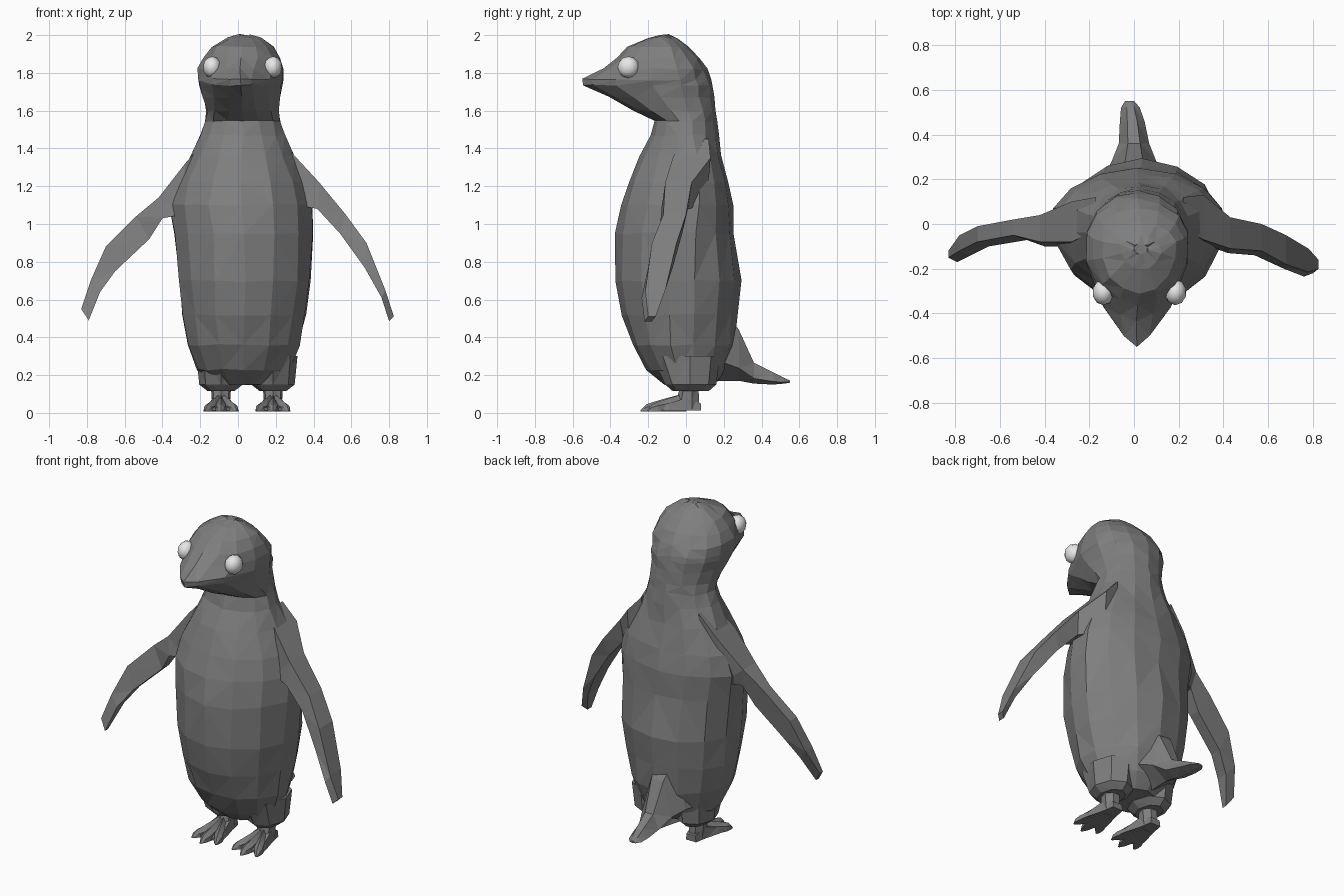
import bpy, bmesh, math, random
from mathutils import Vector

random.seed(4)


def material(name, value):
    m = bpy.data.materials.new(name)
    m.diffuse_color = (value, value, value, 1)
    return m


GREY = material("feather grey", 0.21)
WHITE = material("eye white", 0.8)


def loft(name, rings, jitter=0.0):
    """Join rings of points into a closed, faceted, triangulated skin."""
    bm = bmesh.new()
    rows = []
    for ring in rings:
        rows.append([bm.verts.new(Vector(p) + Vector([random.uniform(-jitter, jitter) for _ in range(3)]))
                     for p in ring])
    n = len(rows[0])
    for a, b in zip(rows, rows[1:]):
        for i in range(n):
            j = (i + 1) % n
            bm.faces.new((a[i], a[j], b[j], b[i]))
    bm.faces.new(rows[0][::-1])
    bm.faces.new(rows[-1])
    bmesh.ops.triangulate(bm, faces=bm.faces[:])
    bmesh.ops.recalc_face_normals(bm, faces=bm.faces[:])
    me = bpy.data.meshes.new(name)
    bm.to_mesh(me)
    bm.free()
    me.materials.append(GREY)
    ob = bpy.data.objects.new(name, me)
    bpy.context.collection.objects.link(ob)
    return ob


def body_ring(z, cx, hw, front, mid, back, point=1.0, sides=14, turn=0.0):
    """Horizontal section: rounded back, front sharpened by the point power."""
    pts = []
    for i in range(sides):
        a = 2 * math.pi * (i + turn) / sides - math.pi / 2
        c, s = math.cos(a), math.sin(a)
        k = point if s < 0 else 1.0
        x = cx + hw * math.copysign(abs(c) ** k, c)
        y = mid + (back - mid) * s if s > 0 else mid + (mid - front) * s
        pts.append((x, y, z))
    return pts


# Torso, neck and head with the beak drawn out of the front
sections = [
    (0.15, 0.03, 0.16, -0.11, 0.02, 0.15, 1),
    (0.23, 0.03, 0.25, -0.21, 0.0, 0.21, 1),
    (0.36, 0.03, 0.30, -0.285, -0.02, 0.26, 1),
    (0.52, 0.03, 0.335, -0.34, -0.02, 0.27, 1),
    (0.70, 0.035, 0.355, -0.375, -0.02, 0.29, 1),
    (0.95, 0.03, 0.375, -0.375, 0.0, 0.255, 1),
    (1.10, 0.015, 0.385, -0.345, 0.02, 0.25, 1),
    (1.22, 0.015, 0.35, -0.305, 0.03, 0.225, 1),
    (1.36, 0.02, 0.28, -0.245, 0.02, 0.19, 1),
    (1.47, 0.025, 0.225, -0.185, 0.0, 0.17, 1),
    (1.545, 0.025, 0.20, -0.17, 0.0, 0.162, 1),
    (1.60, 0.025, 0.195, -0.28, -0.03, 0.158, 1.15),
    (1.67, 0.02, 0.21, -0.41, -0.06, 0.152, 1.4),
    (1.735, 0.015, 0.225, -0.545, -0.07, 0.142, 1.7),
    (1.765, 0.015, 0.232, -0.55, -0.08, 0.135, 1.7),
    (1.82, 0.015, 0.235, -0.44, -0.09, 0.11, 1.4),
    (1.88, 0.02, 0.21, -0.365, -0.10, 0.07, 1.1),
    (1.94, 0.025, 0.165, -0.31, -0.11, 0.015, 1),
    (1.985, 0.03, 0.09, -0.20, -0.11, -0.05, 1),
    (2.0, 0.03, 0.035, -0.14, -0.11, -0.09, 1),
]
loft("body", [body_ring(*s) for s in sections], 0.005)


# Wings: flat blades, each station has a front, outer, rear and inner point
def wing(name, stations):
    loft(name, [[(xi, yf, zi), (xo, yf + 0.02, zo), (xo, yb, zo), (xi, yb - 0.02, zi)]
                for xo, zo, xi, zi, yf, yb in stations])


wing("right_wing", [
    (0.22, 1.45, 0.22, 1.15, -0.04, 0.12),
    (0.31, 1.35, 0.31, 1.10, -0.09, 0.13),
    (0.43, 1.22, 0.42, 1.08, -0.13, 0.03),
    (0.57, 1.05, 0.54, 0.95, -0.14, 0.0),
    (0.68, 0.90, 0.67, 0.77, -0.20, -0.05),
    (0.78, 0.65, 0.76, 0.61, -0.235, -0.11),
    (0.825, 0.51, 0.80, 0.485, -0.22, -0.16),
])
wing("left_wing", [
    (-0.17, 1.45, -0.18, 1.12, -0.05, 0.12),
    (-0.28, 1.32, -0.30, 1.05, -0.10, 0.10),
    (-0.42, 1.14, -0.40, 1.03, -0.10, 0.04),
    (-0.54, 1.04, -0.47, 0.92, -0.07, 0.02),
    (-0.70, 0.88, -0.65, 0.75, -0.10, -0.01),
    (-0.78, 0.70, -0.73, 0.64, -0.14, -0.05),
    (-0.83, 0.55, -0.79, 0.49, -0.17, -0.12),
])

# Tail: rump wedge narrowing to a flat tip
tail = [  # y, centre x, half width, low z, high z
    (0.08, 0.0, 0.17, 0.16, 0.56), (0.20, 0.0, 0.14, 0.17, 0.55),
    (0.28, 0.0, 0.10, 0.17, 0.44), (0.36, 0.0, 0.068, 0.155, 0.265),
    (0.46, -0.008, 0.055, 0.15, 0.215), (0.52, -0.016, 0.042, 0.155, 0.185),
    (0.55, -0.02, 0.02, 0.16, 0.172)]
loft("tail", [[(cx - w, y, lo + 0.25 * (hi - lo)), (cx, y, lo), (cx + w, y, lo + 0.25 * (hi - lo)),
               (cx + w * 0.4, y, hi), (cx - w * 0.4, y, hi)] for y, cx, w, lo, hi in tail])


def foot(side, cx):
    # Thigh bulge and ankle
    loft(side + "_thigh", [body_ring(z, cx, w, f, 0.02, b, 1, 8) for z, w, f, b in
                           [(0.115, 0.07, -0.07, 0.12), (0.15, 0.115, -0.11, 0.16), (0.30, 0.13, -0.18, 0.18)]])
    loft(side + "_ankle", [body_ring(z, cx, w, f, 0.02, b, 1, 7) for z, w, f, b in
                           [(0.02, 0.045, -0.05, 0.075), (0.07, 0.05, -0.05, 0.075), (0.14, 0.055, -0.03, 0.07)]])
    # Webbed sole
    loft(side + "_web", [[(cx - w, y, 0.012), (cx + w, y, 0.012), (cx + w * 0.85, y, h), (cx - w * 0.85, y, h)]
                         for y, w, h in [(0.08, 0.035, 0.05), (0.0, 0.05, 0.08), (-0.09, 0.075, 0.05),
                                         (-0.17, 0.09, 0.025)]])
    # Three toes ending in claws
    for name, spread, reach in (("inner", -1, -0.205), ("middle", 0, -0.24), ("outer", 1, -0.205)):
        rings = []
        for t, w, h in [(0, 0.022, 0.105), (0.4, 0.026, 0.08), (0.72, 0.03, 0.058), (0.88, 0.02, 0.045),
                        (1, 0.005, 0.014)]:
            x, y = cx + spread * 0.082 * t, 0.0 + reach * t
            rings.append([(x - w, y, 0.008), (x + w, y, 0.008), (x + w * 0.9, y, h * 0.65),
                          (x, y, h), (x - w * 0.9, y, h * 0.65)])
        loft(side + "_" + name + "_toe", rings)


foot("left", -0.09)
foot("right", 0.185)

# Eyes: small rounded balls on the sides of the face
for name, x in (("left_eye", -0.137), ("right_eye", 0.185)):
    bpy.ops.mesh.primitive_ico_sphere_add(subdivisions=2, radius=0.058, location=(x, -0.305, 1.83))
    eye = bpy.context.object
    eye.name = name
    eye.scale.x = 0.85
    eye.data.materials.append(WHITE)
    bpy.ops.object.shade_smooth()
